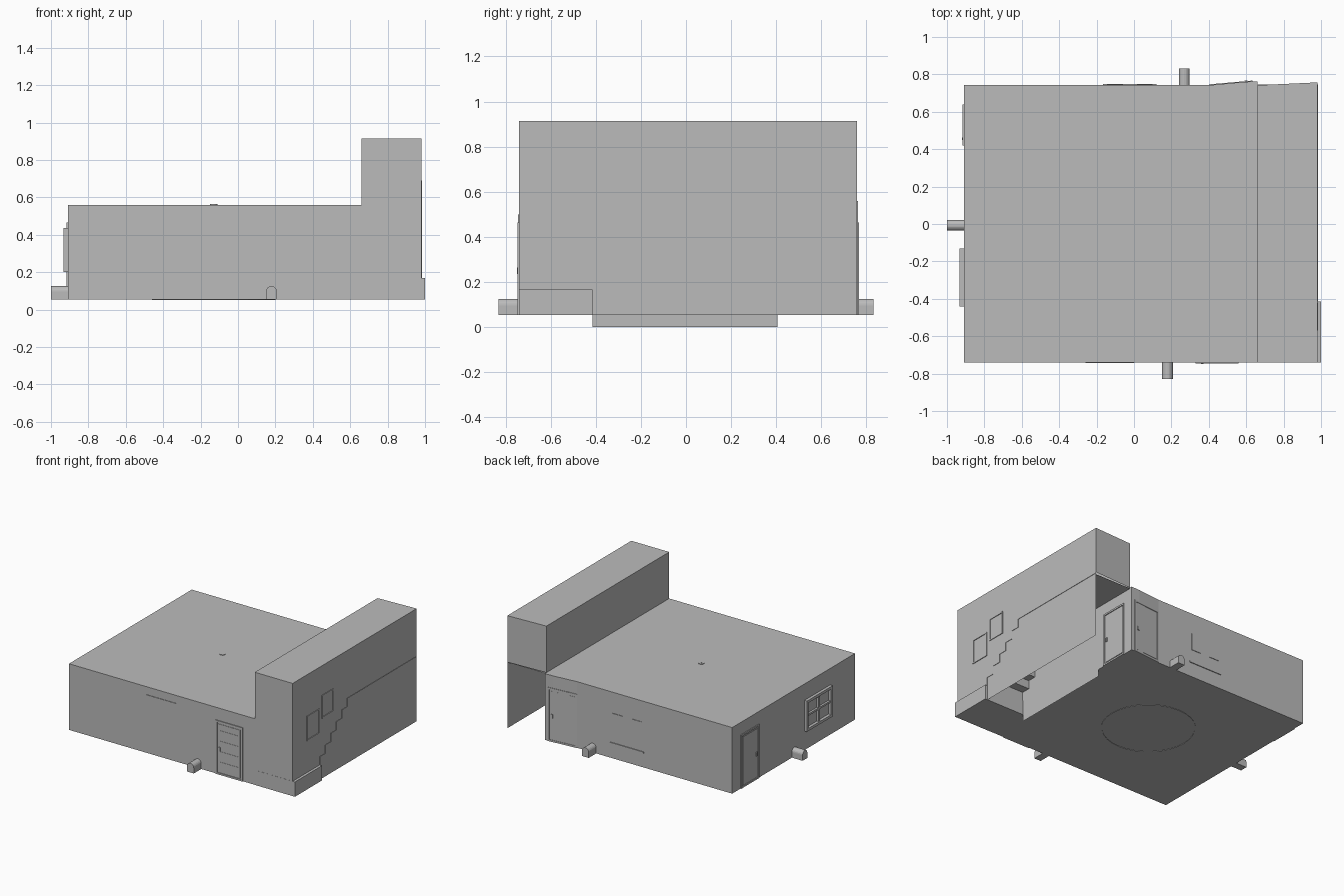
import bpy, bmesh, math
from mathutils import Matrix, Vector

if "Cube" in bpy.data.objects:
    bpy.data.objects.remove(bpy.data.objects["Cube"])

grey = bpy.data.materials.new("plaster_grey")
grey.diffuse_color = (0.5, 0.5, 0.5, 1)
grey.use_nodes = True
grey.node_tree.nodes["Principled BSDF"].inputs["Base Color"].default_value = grey.diffuse_color


def finish(name, bm, matrix=None, solid=True):
    if solid:
        bmesh.ops.recalc_face_normals(bm, faces=bm.faces)
    me = bpy.data.meshes.new(name)
    bm.to_mesh(me)
    bm.free()
    me.materials.append(grey)
    ob = bpy.data.objects.new(name, me)
    bpy.context.collection.objects.link(ob)
    if matrix:
        ob.matrix_world = matrix
    return ob


def prism(bm, pts, vec):
    """Closed prism from a planar outline."""
    f = bm.faces.new([bm.verts.new(p) for p in pts])
    ext = bmesh.ops.extrude_face_region(bm, geom=[f], use_keep_orig=True)
    moved = [g for g in ext["geom"] if isinstance(g, bmesh.types.BMVert)]
    bmesh.ops.translate(bm, verts=moved, vec=vec)


def box(bm, x0, x1, y0, y1, z0, z1):
    prism(bm, [(x0, y0, z0), (x1, y0, z0), (x1, y1, z0), (x0, y1, z0)],
          (0, 0, z1 - z0))


def quads(name, *faces):
    """Open sheet built from single faces."""
    bm = bmesh.new()
    for f in faces:
        bm.faces.new([bm.verts.new(p) for p in f])
    return finish(name, bm, solid=False)


# Wall frames: local x along the wall, local -y outward
FLOOR, ROOF, TOP = 0.055, 0.56, 0.915
FRONT = Matrix.Translation((0, -0.74, 0))
BACK = Matrix.Translation((0, 0.742, 0)) @ Matrix.Rotation(math.pi, 4, 'Z')
LEFT = Matrix.Translation((-0.91, 0, 0)) @ Matrix.Rotation(-math.pi / 2, 4, 'Z')
INNER = Matrix.Translation((0.66, 0, 0)) @ Matrix.Rotation(math.pi / 2, 4, 'Z')
RIGHT = Matrix.Translation((0.98, 0, 0)) @ Matrix.Rotation(math.pi / 2, 4, 'Z')


def frame(bm, x0, x1, z0, z1, w, d):
    box(bm, x0, x0 + w, -d, 0.001, z0, z1)
    box(bm, x1 - w, x1, -d, 0.001, z0, z1)
    box(bm, x0 + w, x1 - w, -d, 0.001, z1 - w, z1)
    box(bm, x0 + w, x1 - w, -d, 0.001, z0, z0 + w)


def door(name, wall, x0, x1, slats=0, knob_left=True, h=0.465):
    bm = bmesh.new()
    frame(bm, x0, x1, FLOOR, h, 0.013, 0.006)
    box(bm, x0 + 0.022, x1 - 0.022, -0.003, 0.001, FLOOR + 0.02, h - 0.025)
    for i in range(slats):
        z = FLOOR + 0.09 + i * 0.08
        box(bm, x0 + 0.035, x1 - 0.035, -0.005, 0, z, z + 0.008)
    kx = x0 + 0.035 if knob_left else x1 - 0.035
    box(bm, kx - 0.007, kx + 0.007, -0.009, 0, 0.235, 0.265)
    finish(name, bm, wall)


def plate(name, wall, x0, x1, z0, z1, d=0.004):
    bm = bmesh.new()
    box(bm, x0, x1, -d, 0.001, z0, z1)
    finish(name, bm, wall)


def picture(name, wall, x0, x1, z0, z1):
    bm = bmesh.new()
    frame(bm, x0, x1, z0, z1, 0.009, 0.005)
    finish(name, bm, wall)


def arch(name, wall, cx):
    r, d, spring = 0.0285, 0.09, 0.097
    pts = [(cx - r, 0, FLOOR), (cx + r, 0, FLOOR)]
    pts += [(cx + r * math.cos(a), 0, spring + r * math.sin(a))
            for a in [math.pi * i / 10 for i in range(11)]]
    bm = bmesh.new()
    prism(bm, pts, (0, -d, 0))
    ob = finish(name, bm, wall)
    return ob


# Main room, with the back corner bent slightly outward
bm = bmesh.new()
prism(bm, [(-0.91, -0.74, FLOOR), (0.66, -0.74, FLOOR), (0.66, 0.762, FLOOR),
           (0.59, 0.76, FLOOR), (0.40, 0.742, FLOOR), (-0.91, 0.742, FLOOR)],
      (0, 0, ROOF - FLOOR))
finish("room_shell", bm)

# Stairwell walls: open underneath and at the back below the upper floor
a, b, f, k, kb = 0.66, 0.98, -0.74, 0.742, 0.757
quads("stairwell_walls",
      [(a, f, FLOOR), (b, f, FLOOR), (b, f, TOP), (a, f, TOP)],
      [(b, f, FLOOR), (b, kb, FLOOR), (b, kb, TOP), (b, f, TOP)],
      [(b, kb, ROOF), (a, k, ROOF), (a, k, TOP), (b, kb, TOP)],
      [(a, k, ROOF), (a, f, ROOF), (a, f, TOP), (a, k, TOP)],
      [(a, f, TOP), (b, f, TOP), (b, kb, TOP), (a, k, TOP)])
quads("lower_inner_wall",
      [(a, -0.415, 0), (a, 0.405, 0), (a, 0.405, FLOOR), (a, -0.415, FLOOR)])

# Landing
bm = bmesh.new()
box(bm, 0.66, 1.0, -0.741, -0.415, FLOOR, 0.168)
finish("landing", bm)

# Stairs and upper floor, whose edge shows as a thin line on the outer wall
steps, y, z = 6, -0.415, 0.168
rise, run = (0.552 - z) / steps, 0.40 / steps
faces = []
x0, x1 = 0.661, 0.983
for i in range(steps):
    faces.append([(x0, y, z), (x1, y, z), (x1, y, z + rise), (x0, y, z + rise)])
    z += rise
    y2 = y + run if i < steps - 1 else 0.745
    faces.append([(x0, y, z), (x1, y, z), (x1, y2, z), (x0, y2, z)])
    y = y2
quads("stairs_and_upper_floor", *faces)

# Doors
door("front_door", FRONT, 0.33, 0.56, slats=4)
door("back_door", BACK, -0.635, -0.40, knob_left=True)
bpy.data.objects["back_door"].matrix_world = (
    Matrix.Translation((0, 0.008, 0)) @ BACK @ Matrix.Translation((-0.51, 0, 0))
    @ Matrix.Rotation(math.radians(5), 4, 'Z') @ Matrix.Translation((0.51, 0, 0)))
door("left_door", LEFT, -0.64, -0.42, knob_left=False)
door("stairwell_door", INNER, 0.46, 0.68, knob_left=True)

# Window: frame with crossing bars
bm = bmesh.new()
frame(bm, 0.13, 0.44, 0.20, 0.435, 0.02, 0.022)
box(bm, 0.278, 0.292, -0.016, 0, 0.22, 0.415)
box(bm, 0.15, 0.42, -0.016, 0, 0.311, 0.325)
finish("left_window", bm, LEFT)

# Arched wall niches
arch("front_niche", FRONT, 0.179)
arch("back_niche", BACK, -0.268)
arch("left_niche", LEFT, 0.007)

# Wall pictures and shelf
plate("front_picture", FRONT, -0.26, 0.0, 0.375, 0.50)
for i, x in enumerate((-0.10, 0.06)):
    plate(f"back_picture_{i + 1}", BACK, x, x + 0.085, 0.27, 0.40)
plate("back_shelf", BACK, -0.12, 0.165, 0.165, 0.175, 0.006)
picture("stair_picture_lower", RIGHT, -0.57, -0.42, 0.41, 0.60)
picture("stair_picture_upper", RIGHT, -0.39, -0.25, 0.515, 0.69)


# Ceiling lamp base on the roof and round rug under the floor
def ring(name, r, inner, z, h):
    bm = bmesh.new()
    n = 32
    rows = []
    for rad, zz in ((r, z), (r, z + h), (inner, z + h), (inner, z)):
        rows.append([bm.verts.new((-0.13 + rad * math.cos(2 * math.pi * i / n),
                                   rad * math.sin(2 * math.pi * i / n), zz))
                     for i in range(n)])
    for q in range(4):
        for i in range(n):
            bm.faces.new((rows[q][i], rows[q][(i + 1) % n],
                          rows[(q + 1) % 4][(i + 1) % n], rows[(q + 1) % 4][i]))
    finish(name, bm)


ring("lamp_base", 0.021, 0.004, 0.558, 0.006)
ring("rug_edge", 0.33, 0.322, 0.052, 0.004)
